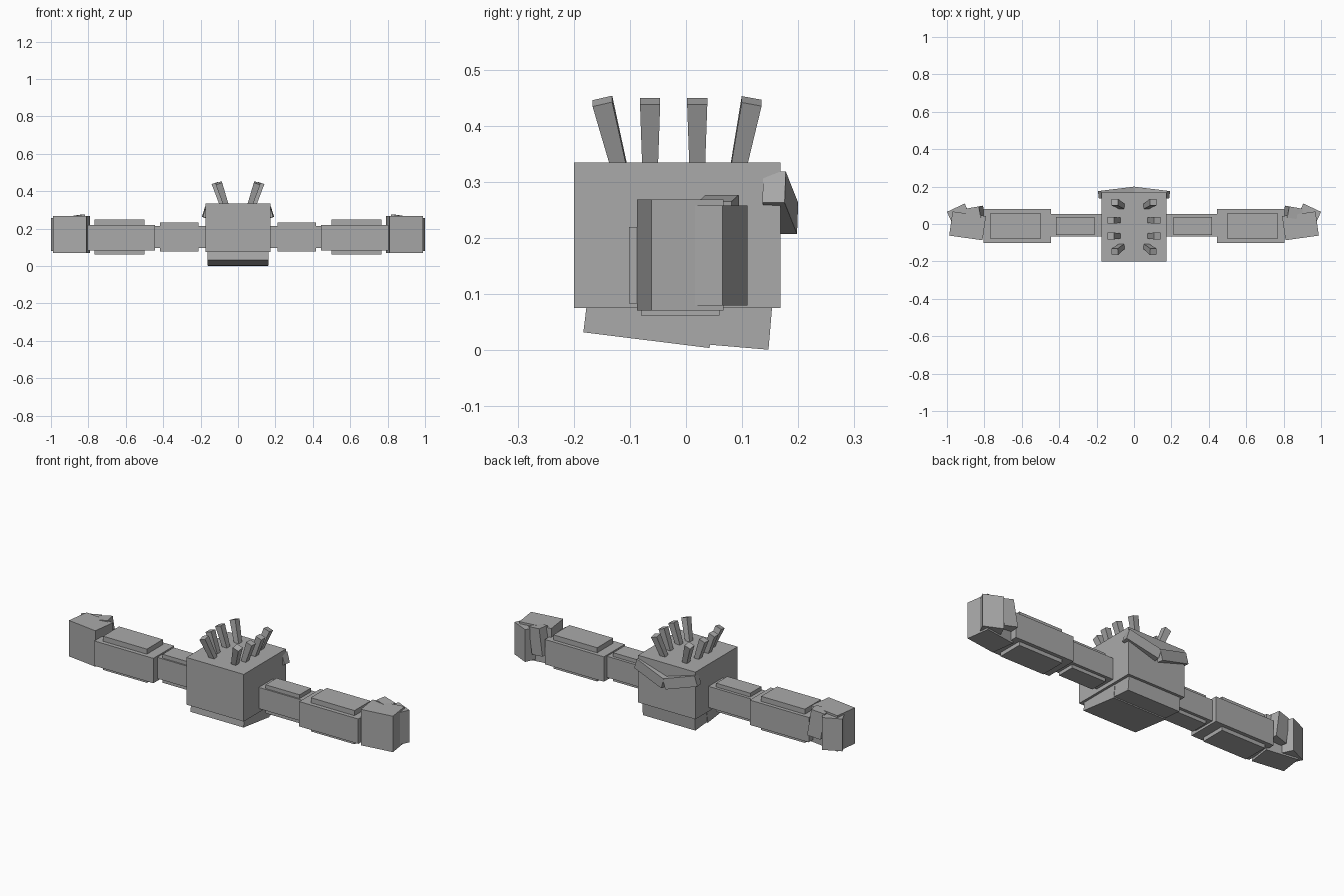
import bpy, bmesh, math
from mathutils import Matrix, Vector, Euler

if "Cube" in bpy.data.objects:
    bpy.data.objects.remove(bpy.data.objects["Cube"])

grey = bpy.data.materials.new("stone_grey")
grey.diffuse_color = (0.4, 0.4, 0.4, 1)
grey.use_nodes = True
grey.node_tree.nodes["Principled BSDF"].inputs["Base Color"].default_value = grey.diffuse_color


def finish(name, bm):
    bmesh.ops.recalc_face_normals(bm, faces=bm.faces)
    mesh = bpy.data.meshes.new(name)
    bm.to_mesh(mesh)
    bm.free()
    mesh.materials.append(grey)
    ob = bpy.data.objects.new(name, mesh)
    bpy.context.collection.objects.link(ob)
    return ob


def box(name, centre, size, rot=(0, 0, 0), mirror=False):
    """Box with rotation in degrees; mirror adds the twin across x = 0."""
    for side in ((1, -1) if mirror else (1,)):
        bm = bmesh.new()
        bmesh.ops.create_cube(bm, size=1)
        turn = Euler([math.radians(a) for a in rot]).to_matrix().to_4x4()
        m = Matrix.Translation(centre) @ turn @ Matrix.Diagonal((*size, 1))
        bm.transform(Matrix.Diagonal((side, 1, 1, 1)) @ m)
        label = name if not mirror else name + ("_right" if side > 0 else "_left")
        finish(label, bm)


def span(name, x, y, z, mirror=False):
    """Upright box given by its limits on each axis."""
    lim = (x, y, z)
    box(name, [(a + b) / 2 for a, b in lim], [b - a for a, b in lim], mirror=mirror)


def spike(name, base, top, w0, w1):
    """Square post that widens from base to top."""
    base, top = Vector(base), Vector(top)
    for side, label in ((1, "_right"), (-1, "_left")):
        bm = bmesh.new()
        axis = top - base
        bmesh.ops.create_cone(bm, cap_ends=True, segments=4, radius1=w0 * 0.7071,
                              radius2=w1 * 0.7071, depth=axis.length,
                              matrix=Matrix.Rotation(math.pi / 4, 4, 'Z'))
        # Lean with two tilts so the sides stay square to the body
        lean_x = math.atan2(axis.x, axis.z)
        lean_y = -math.atan2(axis.y, math.hypot(axis.x, axis.z))
        m = Matrix.Rotation(lean_x, 4, 'Y') @ Matrix.Rotation(lean_y, 4, 'X')
        bm.transform(Matrix.Diagonal((side, 1, 1, 1))
                     @ Matrix.Translation((base + top) / 2) @ m)
        finish(name + label, bm)


# Head block
span("body", (-0.175, 0.175), (-0.2, 0.168), (0.075, 0.335))


# Sloping jaw slabs underneath
def slab(name, y0, z0, y1, z1, half, height):
    a = math.atan2(z1 - z0, y1 - y0)
    up = Vector((0, -math.sin(a), math.cos(a)))
    mid = Vector((0, (y0 + y1) / 2, (z0 + z1) / 2)) + up * height / 2
    box(name, mid, (2 * half, math.hypot(y1 - y0, z1 - z0), height), (math.degrees(a), 0, 0))


slab("jaw_front", -0.183, 0.032, 0.042, 0.004, 0.162, 0.1)
slab("jaw_back", 0.035, 0.0105, 0.147, 0.001, 0.160, 0.1)

# Two rows of leaning spikes
for i, (xb, yb, xt, yt) in enumerate([(0.065, -0.120, 0.103, -0.149),
                                      (0.085, -0.064, 0.124, -0.064),
                                      (0.085, 0.020, 0.124, 0.020),
                                      (0.065, 0.094, 0.103, 0.117)]):
    spike("spike_%d" % (i + 1), (xb, yb, 0.33), (xt, yt, 0.444), 0.028, 0.036)

# V-shaped planks on the back
box("back_plank", (0.092, 0.168, 0.263), (0.19, 0.04, 0.058), (0, -17, -7), True)

# Arms with raised pads
span("upper_arm", (0.17, 0.45), (-0.068, 0.053), (0.096, 0.213), True)
span("upper_arm_pad", (0.21, 0.418), (-0.06, 0.037), (0.077, 0.234), True)
span("forearm", (0.445, 0.805), (-0.102, 0.08), (0.083, 0.22), True)
span("forearm_pad", (0.5, 0.767), (-0.08, 0.06), (0.062, 0.248), True)

# Hands with two blocky fingers
box("palm", (0.89, -0.01, 0.17), (0.18, 0.13, 0.198), (0, 0, 8), True)
box("outer_finger", (0.94, 0.06, 0.169), (0.105, 0.06, 0.178), (0, 0, -25), True)
box("inner_finger", (0.85, 0.06, 0.198), (0.075, 0.06, 0.148), (0, 9, -10), True)
